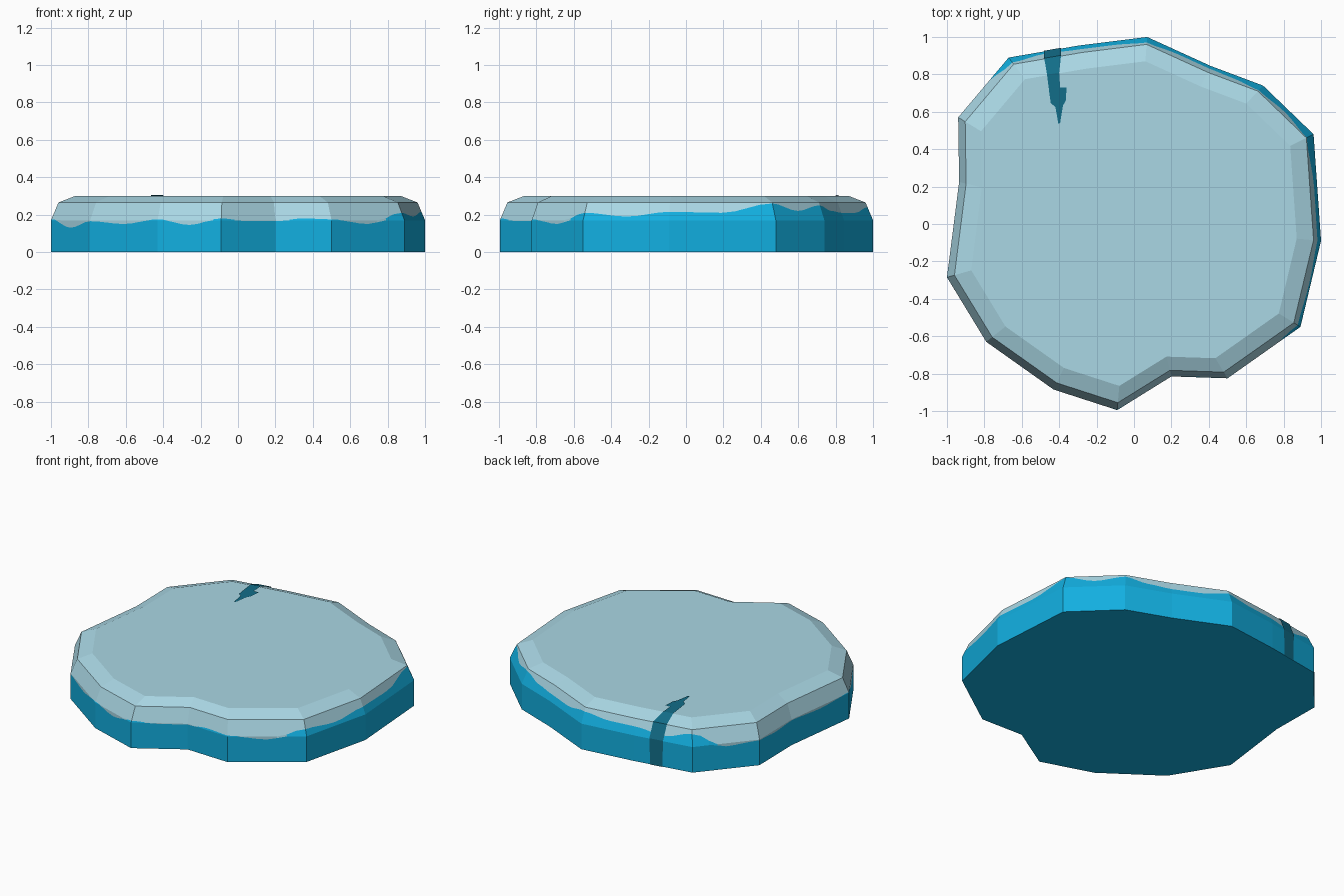
import bpy, bmesh, math

if "Cube" in bpy.data.objects:
    bpy.data.objects.remove(bpy.data.objects["Cube"])


def material(name, rgb):
    m = bpy.data.materials.new(name)
    m.diffuse_color = (*rgb, 1)
    m.use_nodes = True
    m.node_tree.nodes["Principled BSDF"].inputs["Base Color"].default_value = m.diffuse_color
    return m


SNOW = material("pale ice", (0.40, 0.68, 0.78))
BLUE = material("bright blue ice", (0.006, 0.43, 0.75))
DARK = material("dark crack blue", (0.006, 0.155, 0.25))

# Outline corners: x, y, blue height at the corner, blue height halfway to next
OUTLINE = [
    (0.07, 1.0, .24, .21), (0.41, .845, .21, .22), (0.69, .74, .25, .22),
    (0.96, .48, .26, .21), (1.0, -.09, .215, .19), (0.89, -.55, .21, .15),
    (0.50, -.825, .175, .18), (0.20, -.815, .165, .165), (-.09, -.995, .18, .145),
    (-.43, -.885, .175, .15), (-.79, -.63, .165, .13), (-1.0, -.285, .175, .155),
    (-.935, .225, .165, .155), (-.94, .57, .165, .15), (-.67, .89, .24, .20),
    (-.29, .955, .22, .22)]
WALL, EDGE, TOP = 0.17, 0.265, 0.30     # heights of the wall, rim and top
STEPS = 8                               # pieces per outline side


def scale_at(z):
    """Outline scale of the sloped side at height z."""
    return 1 - 0.04 * max(0, z - WALL) / (EDGE - WALL)


def new_object(name, bm, mats):
    me = bpy.data.meshes.new(name)
    bm.to_mesh(me)
    bm.free()
    for m in mats:
        me.materials.append(m)
    ob = bpy.data.objects.new(name, me)
    bpy.context.collection.objects.link(ob)
    return ob


# Ice slab: rings follow the wavy line between the blue ice and the pale top
bm = bmesh.new()
columns, heights = [], []
for i, (x0, y0, h0, hm) in enumerate(OUTLINE):
    x1, y1, h1, _ = OUTLINE[(i + 1) % len(OUTLINE)]
    for k in range(STEPS):
        t = k / STEPS
        a, b, u = (h0, hm, 2 * t) if t < 0.5 else (hm, h1, 2 * t - 1)
        h = a + (b - a) * (0.5 - 0.5 * math.cos(math.pi * u))
        if abs(h - WALL) < 0.002:
            h = WALL + 0.002
        x, y = x0 + (x1 - x0) * t, y0 + (y1 - y0) * t
        levels = [(z, scale_at(z)) for z in (0, min(h, WALL), max(h, WALL), EDGE)]
        levels.append((TOP, 0.87))
        columns.append([bm.verts.new((x * s, y * s, z)) for z, s in levels])
        heights.append(h)
n = len(columns)
for i in range(n):
    j = (i + 1) % n
    for r in range(4):
        f = bm.faces.new((columns[i][r], columns[j][r], columns[j][r + 1], columns[i][r + 1]))
        blue = r == 0 or (r == 1 and heights[i] + heights[j] > 2 * WALL)
        f.material_index = 1 if blue else 0
bm.faces.new([c[4] for c in columns])
bm.faces.new([c[0] for c in columns]).material_index = 1
bmesh.ops.recalc_face_normals(bm, faces=bm.faces)
new_object("ice_slab", bm, [SNOW, BLUE])

# Crack: thin strip up the back wall, over the rim and onto the top
# rows: outline scale, height, left x, right x
ROWS = [(1, 0, -.475, -.395), (1, WALL, -.48, -.39), (.96, EDGE, -.48, -.39),
        (.87, TOP, -.465, -.40), (.79, TOP, -.455, -.395), (.785, TOP, -.455, -.36),
        (.715, TOP, -.445, -.365), (.69, TOP, -.42, -.38), (.60, TOP, -.405, -.395)]
bm = bmesh.new()
strip = [[bm.verts.new((x, 1.0046 * s + 0.171 * x + 0.004, z + (0.004 if z else 0)))
          for x in (left, right)] for s, z, left, right in ROWS]
for (l0, r0), (l1, r1) in zip(strip, strip[1:]):
    bm.faces.new((l0, l1, r1, r0))
# Wall rows come first, so reverse nothing: faces point outward and up
bm.normal_update()
for f in bm.faces:
    if f.normal.z < -0.01 or (abs(f.normal.z) < 0.05 and f.normal.y < 0):
        f.normal_flip()
new_object("crack", bm, [DARK])
